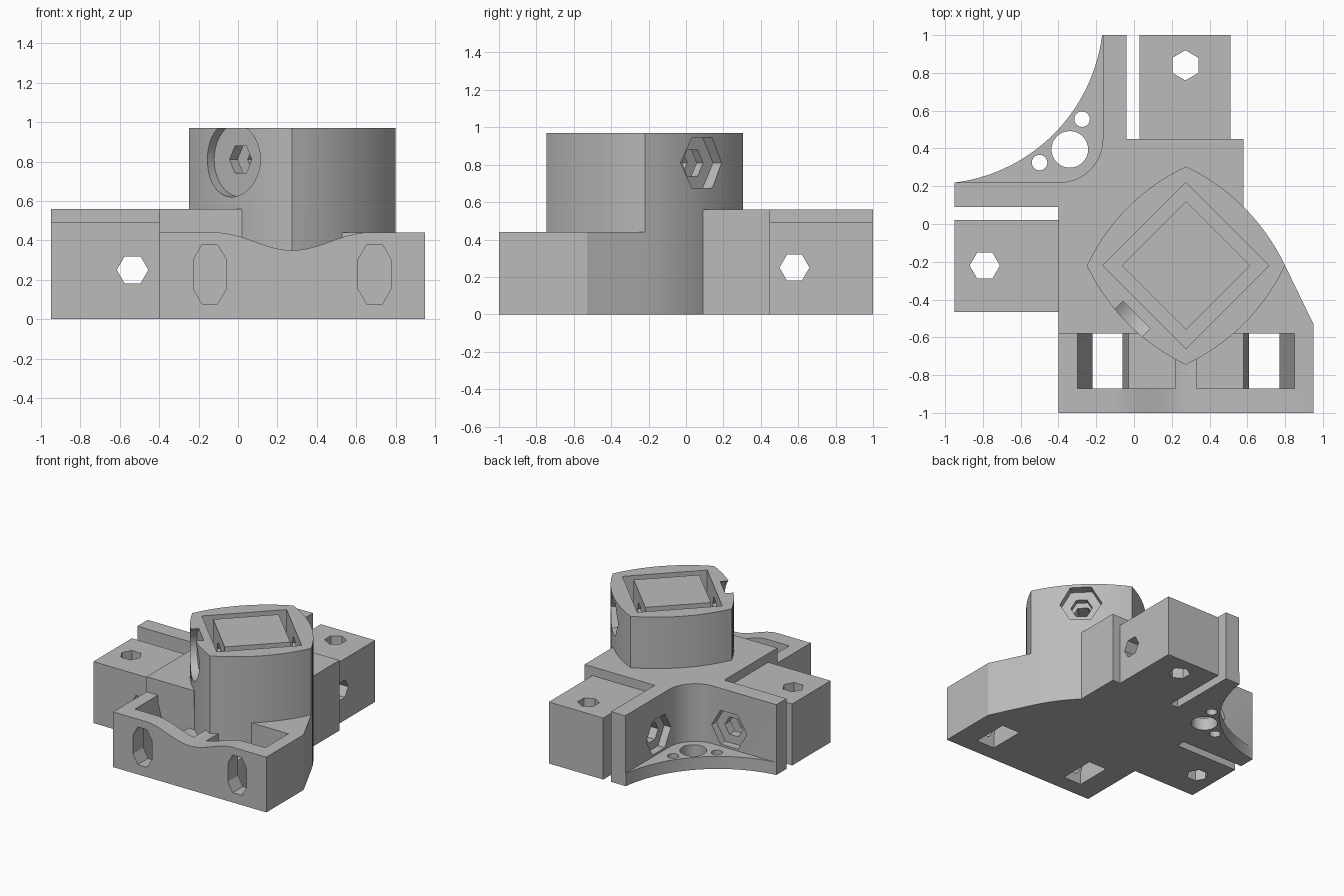
import bpy, bmesh, math
from mathutils import Matrix, Vector

if "Cube" in bpy.data.objects:
    bpy.data.objects.remove(bpy.data.objects["Cube"])

grey = bpy.data.materials.new("plain_grey")
grey.use_nodes = True
grey.diffuse_color = (0.5, 0.5, 0.5, 1)
grey.node_tree.nodes["Principled BSDF"].inputs["Base Color"].default_value = (0.5, 0.5, 0.5, 1)

CX, CY = 0.275, -0.22          # tower centre
R2 = math.sqrt(0.5)


def frame(u, v, w, origin=(0, 0, 0)):
    m = Matrix((u, v, w)).transposed().to_4x4()
    m.translation = Vector(origin)
    return m


UP = frame((1, 0, 0), (0, 1, 0), (0, 0, 1))
ALONG_Y = frame((1, 0, 0), (0, 0, 1), (0, 1, 0))
ALONG_X = frame((0, 1, 0), (0, 0, 1), (1, 0, 0))
DIAGONAL = frame((R2, -R2, 0), (0, 0, 1), (R2, R2, 0), (CX, CY, 0.81))


def prism(name, pts, lo, hi, m=UP):
    """Extrude a flat outline between two levels of the given frame."""
    bm = bmesh.new()
    rings = [[bm.verts.new(m @ Vector((u, v, w))) for u, v in pts] for w in (lo, hi)]
    bm.faces.new(rings[0])
    bm.faces.new(rings[1])
    n = len(pts)
    for i in range(n):
        j = (i + 1) % n
        bm.faces.new((rings[0][i], rings[0][j], rings[1][j], rings[1][i]))
    bmesh.ops.recalc_face_normals(bm, faces=bm.faces)
    mesh = bpy.data.meshes.new(name)
    bm.to_mesh(mesh)
    bm.free()
    mesh.materials.append(grey)
    ob = bpy.data.objects.new(name, mesh)
    bpy.context.collection.objects.link(ob)
    return ob


def rect(x0, x1, y0, y1):
    return [(x0, y0), (x1, y0), (x1, y1), (x0, y1)]


def arc(cx, cy, r, a0, a1, n):
    return [(cx + r * math.cos(math.radians(a0 + (a1 - a0) * i / n)),
             cy + r * math.sin(math.radians(a0 + (a1 - a0) * i / n))) for i in range(n + 1)]


def ngon(cx, cy, r, n, turn=0):
    return arc(cx, cy, r, turn, turn + 360, n)[:-1]


def combine(target, other, op):
    mod = target.modifiers.new(op, "BOOLEAN")
    mod.operation, mod.solver, mod.object = op, "EXACT", other
    bpy.context.view_layer.objects.active = target
    bpy.ops.object.modifier_apply(modifier=mod.name)
    bpy.data.objects.remove(other)


def cut(target, pts, lo, hi, m=UP):
    combine(target, prism("cutter", pts, lo, hi, m), "DIFFERENCE")


# Main body with the two tall walls and the rounded inner corner
outline = [(-0.4, -0.58), (0.02, -0.58), (0.58, 0.08), (0.58, 0.45), (-0.04, 0.45),
           (-0.04, 1), (-0.165, 1)]
outline += arc(-0.395, 0.45, 0.23, 0, -90, 14)
outline += [(-0.95, 0.22), (-0.95, 0.09), (-0.4, 0.09)]
bracket = prism("corner_bracket", outline, 0, 0.56)

# Clamp arms beside the walls
combine(bracket, prism("left_arm", rect(-0.95, -0.35, -0.465, 0.02), 0, 0.49), "UNION")
combine(bracket, prism("back_arm", rect(0.03, 0.51, 0.4, 1), 0, 0.49), "UNION")

# Front block with a dipped top edge, and its slanted flank
dip = []
for i in range(25):
    x = CX + 0.39 * (1 - i / 12)
    dip.append((x, 0.44 - 0.045 * (1 + math.cos(math.pi * (1 - i / 12)))))
block = prism("front_block", [(-0.4, 0), (0.95, 0), (0.95, 0.44)] + dip + [(-0.4, 0.44)],
              -1, -0.54, ALONG_Y)
combine(block, prism("flank", [(0.3, -0.58), (0.95, -0.58), (0.95, -0.53), (0.8, CY), (0.3, CY)],
                     0, 0.44), "UNION")
combine(bracket, block, "UNION")

# Mirrored belt pockets, open at the bottom, with long eight-sided front slots
pocket = [(-0.3, 0.7), (-0.3, 0.38), (-0.22, 0.1), (-0.22, -0.1), (-0.06, -0.1),
          (-0.06, 0.1), (-0.03, 0.25), (0.22, 0.25), (0.22, 0.7)]
slot = [(sx * w - 0.143, 0.228 + sz * h) for sx, sz, w, h in (
    (-1, -1, 0.04, 0.15), (1, -1, 0.04, 0.15), (1, -1, 0.083, 0.075), (1, 1, 0.083, 0.075),
    (1, 1, 0.04, 0.15), (-1, 1, 0.04, 0.15), (-1, 1, 0.083, 0.075), (-1, -1, 0.083, 0.075))]
for flip in (False, True):
    for shape, lo, hi in ((pocket, -0.87, -0.58), (slot, -1.1, -0.7)):
        pts = [(2 * CX - x, z) for x, z in shape] if flip else shape
        cut(bracket, pts, lo, hi, ALONG_Y)

# Thin corner plate with a concave edge and three round holes
plate = prism("corner_plate", arc(-1.062, 1.112, 0.9, -82.8, -7.2, 28)
              + [(-0.1, 1), (-0.1, 0.15), (-0.95, 0.15)], 0, 0.1)
for x, y, r in ((-0.34, 0.395, 0.097), (-0.5, 0.325, 0.041), (-0.275, 0.555, 0.041)):
    cut(plate, ngon(x, y, r, 32), -0.1, 0.3)
combine(bracket, plate, "UNION")

# Tower of four bowed sides, with a square groove around a central post
side = arc(-1.036, 0, 1.471, 0, 0, 1)[:1]
half = math.degrees(math.asin(0.371 / 1.1))
back = 0.371 - 1.1 * math.cos(math.radians(half))
tower_pts = []
for k in range(4):
    a = 45 + 90 * k
    ox = CX + back * math.cos(math.radians(a))
    oy = CY + back * math.sin(math.radians(a))
    tower_pts += arc(ox, oy, 1.1, a - half, a + half, 14)[:-1]
tower = prism("tower", tower_pts, 0, 0.97)
cut(tower, ngon(CX, CY, 0.44, 4), 0.56, 1.1)
combine(tower, prism("post", ngon(CX, CY, 0.34, 4), 0.5, 0.97), "UNION")

# Bolt bore through the tower: round head seat in front, nut seat behind
cut(tower, ngon(0, 0, 0.08, 6), -0.6, 0.6, DIAGONAL)
cut(tower, ngon(0, 0, 0.19, 40), -0.6, -0.37, DIAGONAL)
cut(tower, ngon(0, 0, 0.155, 6), 0.36, 0.6, DIAGONAL)
combine(bracket, tower, "UNION")

# Bolt bores through the arms and walls, with nut seats on the inner wall faces
cut(bracket, ngon(-0.79, -0.22, 0.08, 6), -0.1, 0.7)
cut(bracket, ngon(0.272, 0.84, 0.08, 6, 90), -0.1, 0.7)
cut(bracket, ngon(-0.535, 0.25, 0.08, 6), -0.6, 0.3, ALONG_Y)
cut(bracket, ngon(-0.535, 0.25, 0.155, 6), 0.16, 0.3, ALONG_Y)
cut(bracket, ngon(0.58, 0.25, 0.08, 6), -0.3, 0.7, ALONG_X)
cut(bracket, ngon(0.58, 0.25, 0.155, 6), -0.3, -0.105, ALONG_X)

bpy.ops.object.select_all(action="DESELECT")
bracket.select_set(True)
bpy.context.view_layer.objects.active = bracket
bpy.ops.object.shade_smooth_by_angle(angle=math.radians(25))
